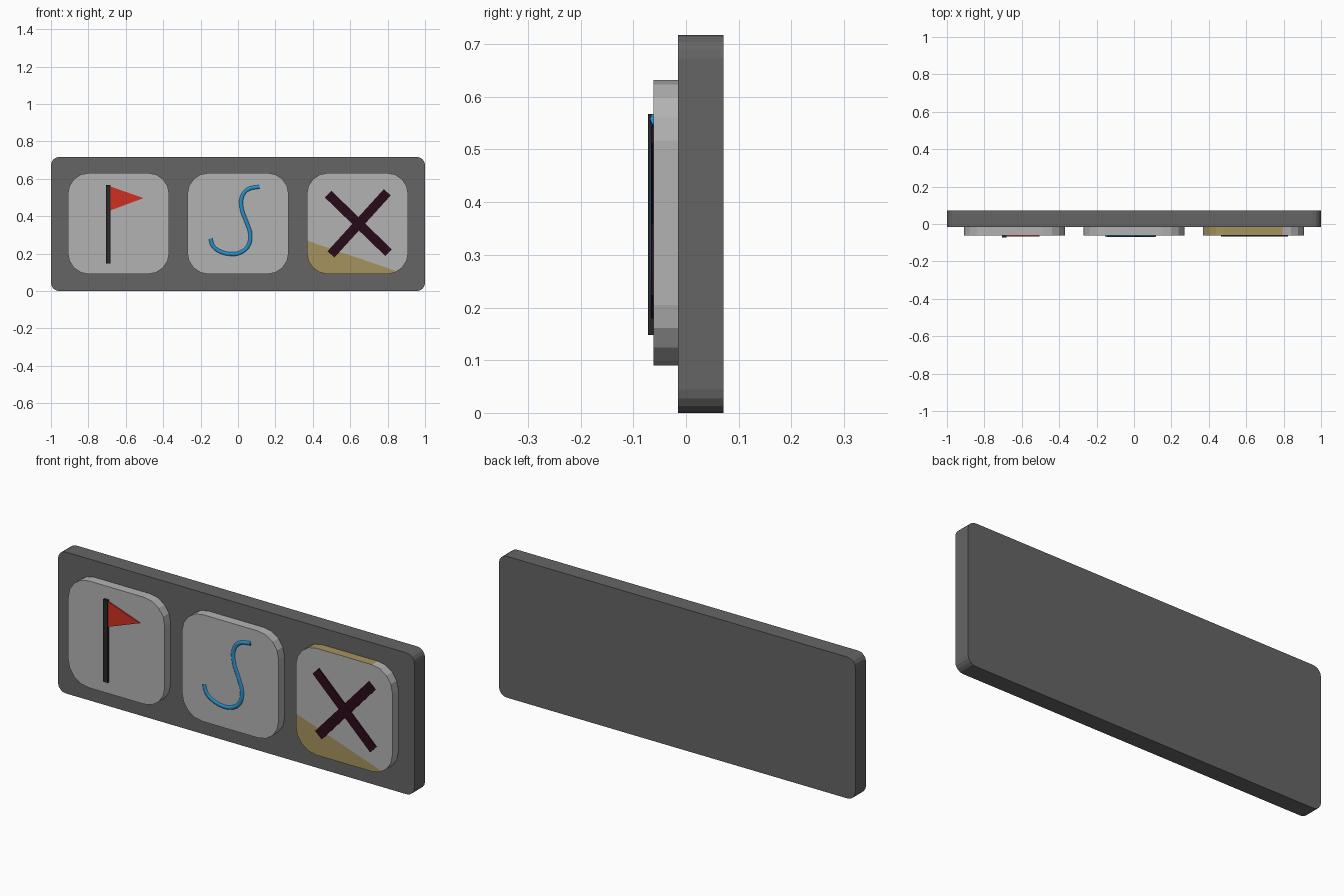
import bpy, bmesh, math
from mathutils import Vector

if "Cube" in bpy.data.objects:
    bpy.data.objects.remove(bpy.data.objects["Cube"])


def material(name, rgb):
    m = bpy.data.materials.new(name)
    m.diffuse_color = (*rgb, 1)
    m.use_nodes = True
    m.node_tree.nodes["Principled BSDF"].inputs["Base Color"].default_value = m.diffuse_color
    return m


DARK = material("dark_grey", (0.13, 0.13, 0.13))
LIGHT = material("light_grey", (0.45, 0.45, 0.45))
BLACK = material("near_black", (0.02, 0.02, 0.02))
RED = material("red", (0.62, 0.03, 0.015))
BLUE = material("blue", (0.02, 0.28, 0.58))
PLUM = material("dark_plum", (0.022, 0.003, 0.01))
SAND = material("sand", (0.38, 0.29, 0.11))


def extrude(name, outline, y0, y1, mat):
    """Prism from an (x, z) outline, running from y0 (front) to y1 (back)."""
    bm = bmesh.new()
    face = bm.faces.new([bm.verts.new((x, y0, z)) for x, z in outline])
    out = bmesh.ops.extrude_face_region(bm, geom=[face], use_keep_orig=True)
    for v in out["geom"]:
        if isinstance(v, bmesh.types.BMVert):
            v.co.y = y1
    bmesh.ops.recalc_face_normals(bm, faces=bm.faces[:])
    mesh = bpy.data.meshes.new(name)
    bm.to_mesh(mesh)
    bm.free()
    mesh.materials.append(mat)
    obj = bpy.data.objects.new(name, mesh)
    bpy.context.collection.objects.link(obj)
    return obj


def rounded_rect(x0, x1, z0, z1, r, seg=4):
    pts = []
    for i, (cx, cz) in enumerate([(x1 - r, z1 - r), (x0 + r, z1 - r),
                                  (x0 + r, z0 + r), (x1 - r, z0 + r)]):
        for k in range(seg + 1):
            a = math.pi / 2 * (i + k / seg)
            pts.append((cx + r * math.cos(a), cz + r * math.sin(a)))
    return pts


def bar(p, q, width):
    p, q = Vector(p), Vector(q)
    d = (q - p).normalized() * width / 2
    n = Vector((-d.y, d.x))
    return [p + n, p - n, q - n, q + n]


# Backing board
extrude("board", rounded_rect(-1, 1, 0, 0.717, 0.044), -0.015, 0.071, DARK)

# Three raised tiles
tiles = [extrude(f"tile_{side}", rounded_rect(cx - 0.271, cx + 0.271, 0.09, 0.632, 0.115),
                 -0.062, -0.015, LIGHT)
         for side, cx in (("left", -0.639), ("middle", 0), ("right", 0.639))]

# Sand-coloured lower corner and top edge of the right tile
mesh = tiles[2].data
mesh.materials.append(SAND)
bm = bmesh.new()
bm.from_mesh(mesh)
cut, normal = Vector((0.368, -0.062, 0.27)), Vector((0.16, 0, 0.47))
front = [f for f in bm.faces if f.normal.y < -0.9]
geom = front + [e for f in front for e in f.edges] + [v for f in front for v in f.verts]
bmesh.ops.bisect_plane(bm, geom=geom, plane_co=cut, plane_no=normal)
for f in bm.faces:
    c = f.calc_center_median()
    corner = f.normal.y < -0.9 and (c - cut).dot(normal) < 0
    top = f.normal.z > 0.3 and c.x < 0.79
    f.material_index = int(corner or top)
bm.to_mesh(mesh)
bm.free()

# Flag on the left tile
extrude("flag_pole", [(-0.706, 0.148), (-0.681, 0.148), (-0.681, 0.567), (-0.706, 0.567)],
        -0.072, -0.06, BLACK)
extrude("flag_pennant", [(-0.685, 0.56), (-0.685, 0.43), (-0.505, 0.497)],
        -0.068, -0.06, RED)

# Curved line on the middle tile
path = [(0.115, 0.558), (0.05, 0.542), (0.02, 0.50), (0.02, 0.44), (0.045, 0.37),
        (0.066, 0.30), (0.052, 0.238), (0.01, 0.205), (-0.04, 0.198),
        (-0.1, 0.214), (-0.135, 0.243), (-0.147, 0.28)]
curve = bpy.data.curves.new("curved_line", "CURVE")
curve.dimensions = "3D"
curve.bevel_depth = 0.0125
curve.bevel_resolution = 2
curve.resolution_u = 4
curve.use_fill_caps = True
spline = curve.splines.new("BEZIER")
spline.bezier_points.add(len(path) - 1)
for bp, (x, z) in zip(spline.bezier_points, path):
    bp.co = (x, -0.056, z)
    bp.handle_left_type = bp.handle_right_type = "AUTO"
curve.materials.append(BLUE)
line = bpy.data.objects.new("curved_line", curve)
bpy.context.collection.objects.link(line)

# Cross on the right tile
extrude("cross_bar_falling", bar((0.482, 0.518), (0.805, 0.205), 0.05), -0.0665, -0.06, PLUM)
extrude("cross_bar_rising", bar((0.798, 0.528), (0.497, 0.196), 0.05), -0.066, -0.06, PLUM)
